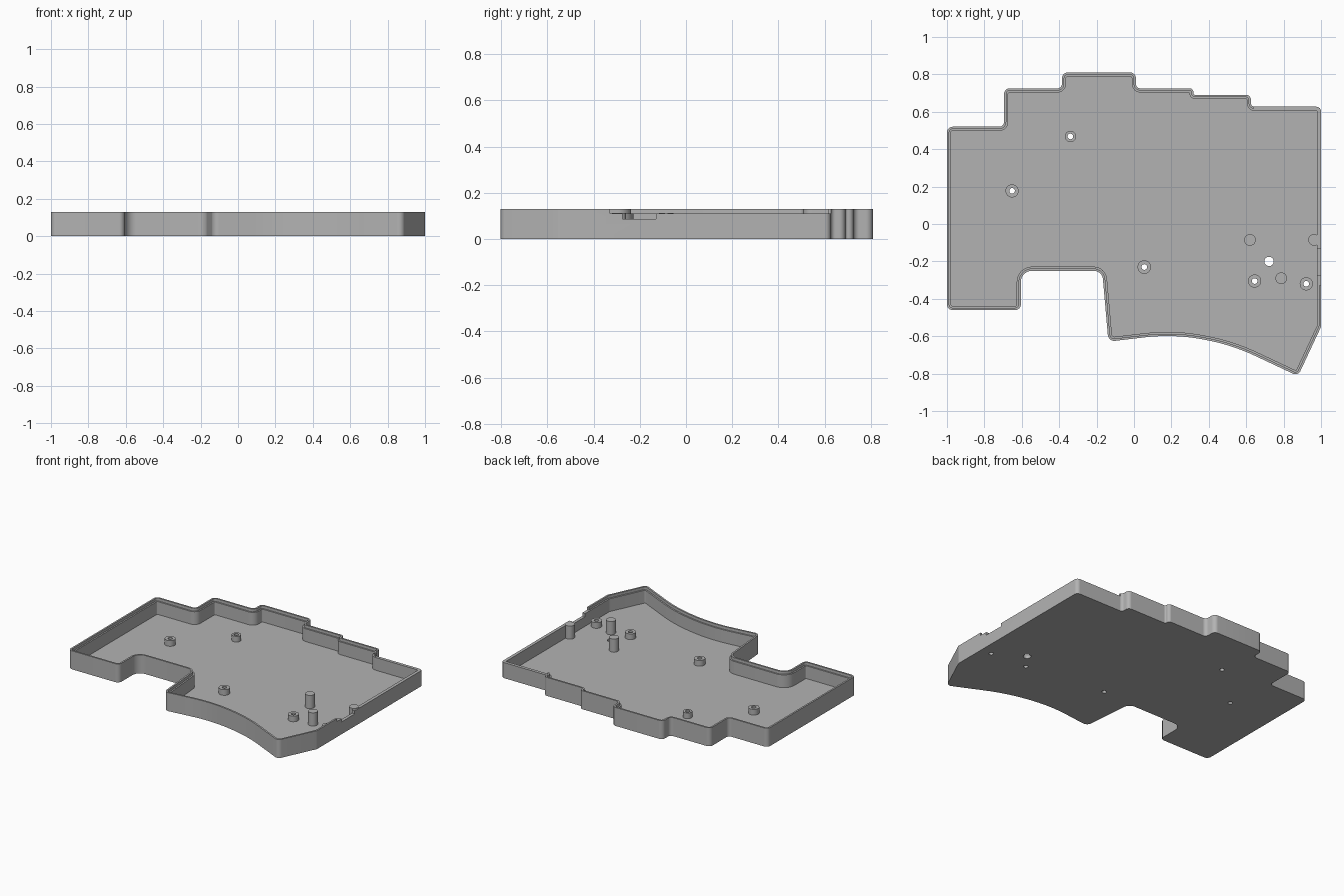
import bpy
import bmesh
from math import tan
from mathutils import Vector

if "Cube" in bpy.data.objects:
    bpy.data.objects.remove(bpy.data.objects["Cube"])

GREY = bpy.data.materials.new("plain grey")
GREY.use_nodes = True
COLOUR = (0.45, 0.45, 0.45, 1)
GREY.diffuse_color = COLOUR
GREY.node_tree.nodes["Principled BSDF"].inputs["Base Color"].default_value = COLOUR

HEIGHT, LEDGE, FLOOR, PORT = 0.13, 0.11, 0.02, 0.087

# Outline corners, counter-clockwise: x, y, rounding radius
OUTLINE = [
    (-1, -0.46, 0.03), (-0.605, -0.46, 0.03), (-0.605, -0.25, 0.06),
    (-0.17, -0.25, 0.05), (-0.137, -0.629, 0.035), (0.21, -0.588, 1.0),
    (0.52, -0.645, 1.1), (0.877, -0.813, 0.03), (1, -0.55, 0.03),
    (1, 0.627, 0.025), (0.625, 0.627, 0.02), (0.625, 0.69, 0.025),
    (0.318, 0.69, 0.01), (0.318, 0.725, 0.02), (0.01, 0.725, 0.025),
    (0.01, 0.81, 0.03), (-0.385, 0.81, 0.03), (-0.385, 0.725, 0.025),
    (-0.695, 0.725, 0.03), (-0.695, 0.52, 0.025), (-1, 0.52, 0.03),
]


def rounded_outline(inset, steps=8):
    """Outline moved inwards by inset, with every corner rounded."""
    points = []
    count = len(OUTLINE)
    for i, (x, y, radius) in enumerate(OUTLINE):
        here = Vector((x, y))
        a = (here - Vector(OUTLINE[i - 1][:2])).normalized()
        b = (Vector(OUTLINE[(i + 1) % count][:2]) - here).normalized()
        turn = a.cross(b)
        normal_a, normal_b = Vector((-a.y, a.x)), Vector((-b.y, b.x))
        corner = here + (normal_a + normal_b) * inset / (1 + a.dot(b))
        r = max(radius - inset, 0.004) if turn > 0 else radius + inset
        reach = r * tan(a.angle(b) / 2)
        start, end = corner - a * reach, corner + b * reach
        side = 1 if turn > 0 else -1
        centre = start + normal_a * r * side
        spoke_a, spoke_b = start - centre, end - centre
        for k in range(steps + 1):
            spoke = spoke_a.lerp(spoke_b, k / steps).normalized() * r
            points.append(centre + spoke)
    return points


def finish(bm, name):
    bmesh.ops.recalc_face_normals(bm, faces=bm.faces)
    mesh = bpy.data.meshes.new(name)
    bm.to_mesh(mesh)
    bm.free()
    mesh.materials.append(GREY)
    obj = bpy.data.objects.new(name, mesh)
    bpy.context.collection.objects.link(obj)
    return obj


def smooth(obj):
    bpy.ops.object.select_all(action="DESELECT")
    obj.select_set(True)
    bpy.context.view_layer.objects.active = obj
    bpy.ops.object.shade_smooth_by_angle(angle=0.5)


def stack(loops, name, closed=False):
    """Skin a list of equal loops; cap the ends or close into a ring."""
    bm = bmesh.new()
    rings = [[bm.verts.new(p) for p in loop] for loop in loops]
    pairs = list(zip(rings, rings[1:]))
    if closed:
        pairs.append((rings[-1], rings[0]))
    else:
        bm.faces.new(rings[0])
        bm.faces.new(rings[-1])
    for low, high in pairs:
        for i in range(len(low)):
            bm.faces.new((low[i - 1], low[i], high[i], high[i - 1]))
    return finish(bm, name)


def circle(x, y, z, r, sides=32):
    bm = bmesh.new()
    bmesh.ops.create_circle(bm, segments=sides, radius=r)
    loop = [(v.co.x + x, v.co.y + y, z) for v in bm.verts]
    bm.free()
    return loop


def cylinder(x, y, r, low, high, name):
    return stack([circle(x, y, low, r), circle(x, y, high, r)], name)


def box(x0, x1, y0, y1, z0, z1, name):
    square = [(x0, y0), (x1, y0), (x1, y1), (x0, y1)]
    return stack([[(x, y, z) for x, y in square] for z in (z0, z1)], name)


def cut(target, cutter):
    cutter.hide_render = True
    mod = target.modifiers.new("cut", "BOOLEAN")
    mod.operation, mod.solver, mod.object = "DIFFERENCE", "EXACT", cutter
    bpy.context.view_layer.objects.active = target
    bpy.ops.object.modifier_apply(modifier=mod.name)
    bpy.data.objects.remove(cutter)


# Tray: outer wall, thin lip, inner ledge and floor
sections = [(0, 0), (0, HEIGHT), (0.012, HEIGHT), (0.012, LEDGE),
            (0.022, LEDGE), (0.022, FLOOR)]
tray = stack([[(p.x, p.y, z) for p in rounded_outline(inset)]
              for inset, z in sections], "tray")

# Lowered rim along the right-hand edge and a port opening
cut(tray, box(0.64, 1.1, -0.33, 0.66, LEDGE - 0.0005, 0.2, "rim_cutter"))
cut(tray, box(0.95, 1.1, -0.275, -0.13, PORT, 0.2, "port_cutter"))

# Button hole in the floor
cut(tray, cylinder(0.722, -0.2, 0.025, -0.1, 0.05, "hole_cutter"))

# Hollow screw standoffs, open through the floor
STANDOFFS = [(-0.34, 0.468, 0.03), (-0.652, 0.177, 0.035), (0.055, -0.23, 0.036),
             (0.645, -0.305, 0.035), (0.921, -0.32, 0.035)]
for x, y, r in STANDOFFS:
    bore, top = 0.015, 0.06
    cut(tray, cylinder(x, y, bore, -0.1, 0.05, "bore_cutter"))
    tube = stack([circle(x, y, FLOOR, r), circle(x, y, top, r),
                  circle(x, y, top, bore), circle(x, y, FLOOR, bore)],
                 "screw_standoff", closed=True)
    smooth(tube)

# Solid support posts
for x, y in [(0.62, -0.085), (0.963, -0.085), (0.787, -0.29)]:
    smooth(cylinder(x, y, 0.031, FLOOR - 0.005, 0.113, "support_post"))

smooth(tray)
